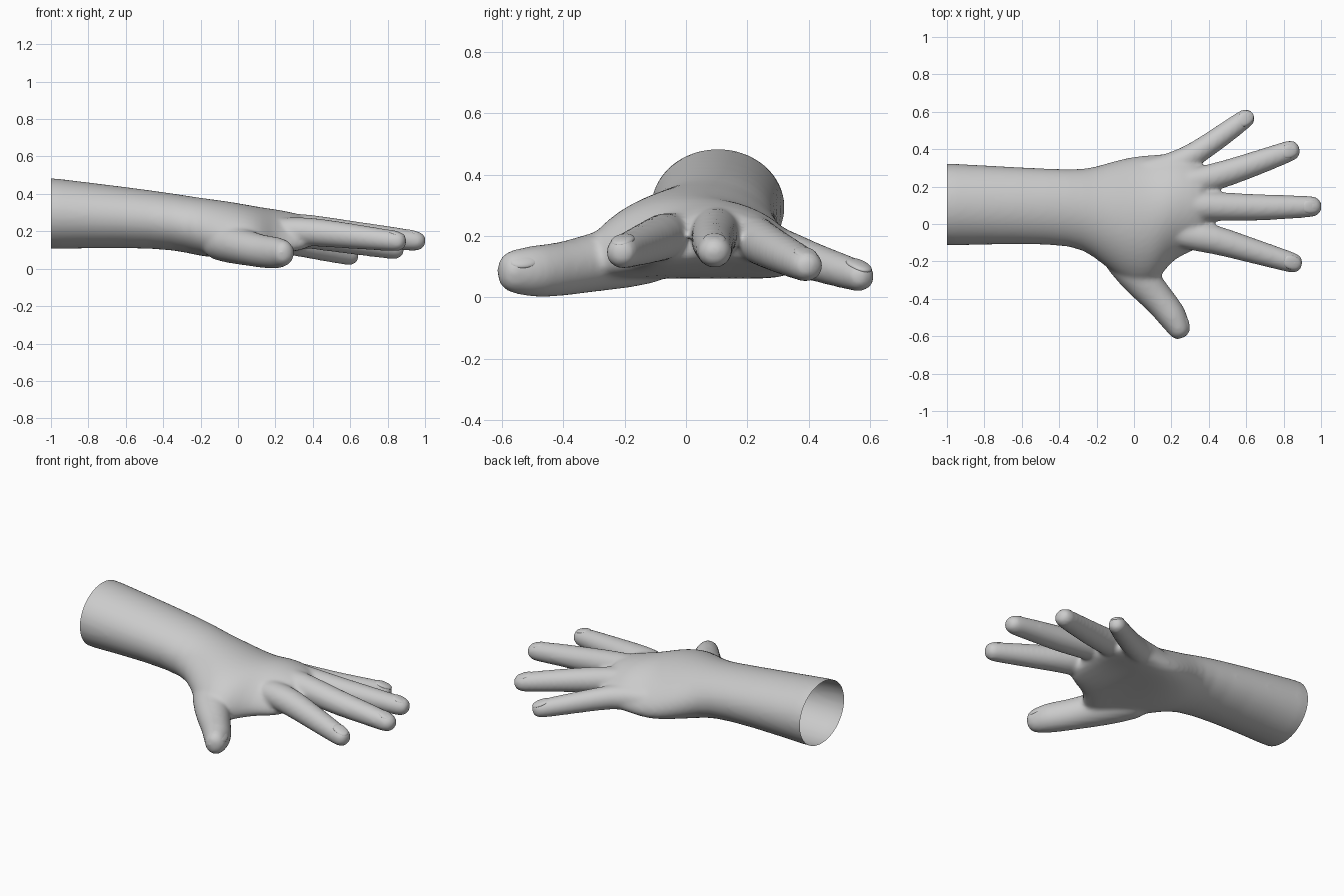
import bpy, bmesh, math
from mathutils import Vector, Matrix

if "Cube" in bpy.data.objects:
    bpy.data.objects.remove(bpy.data.objects["Cube"])

SIDES = 24
UP = Vector((0, 0, 1))
GROW = 0.007  # makes up for the shrinkage of the softening


def bridge(bm, rings):
    """Skin a list of rings and close both ends."""
    for a, b in zip(rings, rings[1:]):
        for i in range(SIDES):
            j = (i + 1) % SIDES
            bm.faces.new((a[i], a[j], b[j], b[i]))
    bm.faces.new(rings[0][::-1])
    bm.faces.new(rings[-1])


def frame(d):
    d = d.normalized()
    side = UP.cross(d).normalized()
    return d, side, d.cross(side)


def ring(bm, c, side, up, rw, rh, arch=0.0):
    """Elliptical ring; arch drops the edges and hollows the underside."""
    out = []
    for i in range(SIDES):
        a = 2 * math.pi * i / SIDES
        u, v = math.cos(a), math.sin(a)
        hollow = 0.5 * arch * v * v if v < 0 else 0
        out.append(bm.verts.new(c + side * rw * u + up * (rh * v - arch * u * u + hollow)))
    return out


def finger(bm, pts, grow):
    """Tapered tube through (x, y, z, half width, half height) with a blunt round tip."""
    p = [Vector(q[:3]) for q in pts]
    rings = []
    for i, q in enumerate(pts):
        d, s, u = frame(p[min(i + 1, len(p) - 1)] - p[max(i - 1, 0)])
        rings.append(ring(bm, p[i], s, u, q[3] + grow, q[4] + grow))
    rw, rh = pts[-1][3] + grow, pts[-1][4] + grow
    for a in (0.45, 0.85, 1.2, 1.42):
        k = math.cos(a) ** 0.7
        rings.append(ring(bm, p[-1] + d * rw * 1.08 * math.sin(a), s, u, rw * k, rh * k))
    bridge(bm, rings)


# Forearm and palm sections: x, y min, y max, z min, z max, arch
ARM = [
    (-1.15, -.115, .325, .105, .50, 0), (-1.0, -.11, .32, .11, .48, 0),
    (-.6, -.10, .297, .12, .432, 0), (-.32, -.108, .284, .106, .393, 0),
    (-.22, -.165, .295, .065, .376, .02), (-.1, -.265, .335, .04, .362, .05),
    (0, -.34, .358, .035, .347, .07), (.09, -.335, .365, .043, .33, .07),
    (.15, -.265, .37, .05, .32, .06), (.21, -.185, .375, .06, .312, .06), (.3, -.145, .36, .08, .295, .06),
    (.41, -.10, .30, .11, .262, .05),
]

FINGERS = {
    "index": [(.1, -.02, .21, .06, .05), (.3, -.06, .203, .08, .075), (.42, -.078, .195, .077, .074),
              (.6, -.133, .175, .066, .066), (.84, -.205, .148, .054, .054)],
    "middle": [(.1, .1, .25, .06, .05), (.3, .1, .222, .08, .075), (.45, .093, .205, .075, .074),
               (.65, .088, .18, .07, .067), (.8, .09, .167, .063, .06), (.94, .093, .15, .056, .053)],
    "ring": [(.08, .2, .23, .06, .05), (.28, .215, .198, .075, .075), (.42, .247, .175, .072, .071),
             (.6, .305, .145, .066, .064), (.825, .388, .105, .056, .053)],
    "little": [(-.2, .18, .17, .08, .08), (0, .24, .15, .10, .09), (.2, .3, .16, .07, .07),
               (.35, .388, .125, .06, .062), (.48, .48, .095, .057, .056), (.59, .56, .07, .05, .05)],
    "thumb": [(-.17, -.03, .15, .09, .085), (-.04, -.2, .135, .105, .1), (.06, -.325, .108, .09, .086),
              (.14, -.41, .09, .075, .081), (.208, -.495, .084, .074, .08), (.233, -.545, .084, .058, .068)],
}

# Rough volumes of palm, forearm and fingers in one mesh
bm = bmesh.new()
bridge(bm, [ring(bm, Vector((x, (y0 + y1) / 2, (z0 + z1) / 2)), Vector((0, 1, 0)), UP,
                 (y1 - y0) / 2 + GROW, (z1 - z0) / 2 + GROW, k) for x, y0, y1, z0, z1, k in ARM])
for name, pts in FINGERS.items():
    finger(bm, pts, GROW if name == "thumb" else GROW / 3)
bmesh.ops.recalc_face_normals(bm, faces=bm.faces)
mesh = bpy.data.meshes.new("hand")
bm.to_mesh(mesh)
bm.free()
hand = bpy.data.objects.new("hand", mesh)
bpy.context.collection.objects.link(hand)
bpy.context.view_layer.objects.active = hand
hand.select_set(True)

# Fuse and soften into one skin
m = hand.modifiers.new("round", 'SUBSURF')
m.levels = m.render_levels = 1
m = hand.modifiers.new("fuse", 'REMESH')
m.mode = 'VOXEL'
m.voxel_size = 0.011
m = hand.modifiers.new("soften", 'SMOOTH')
m.factor = 0.5
m.iterations = 12
for name in [m.name for m in hand.modifiers]:
    bpy.ops.object.modifier_apply(modifier=name)

# Open the forearm end
bm = bmesh.new()
bm.from_mesh(hand.data)
bmesh.ops.bisect_plane(bm, geom=bm.verts[:] + bm.edges[:] + bm.faces[:],
                       plane_co=(-1, 0, 0), plane_no=(-1, 0, 0), clear_outer=True)
bm.to_mesh(hand.data)
bm.free()
hand.data.polygons.foreach_set("use_smooth", [True] * len(hand.data.polygons))

# Nails, nearly flush with the fingertips
for name, pts in FINGERS.items():
    tip = Vector(pts[-1][:3])
    d, s, u = frame(tip - Vector(pts[-2][:3]))
    roll = Matrix.Rotation(-0.75 if name == "thumb" else 0, 3, d)
    s, u = roll @ s, roll @ u
    rot = Matrix((d, s, u)).transposed().to_4x4() @ Matrix.Rotation(0.2, 4, 'Y')
    bm = bmesh.new()
    bmesh.ops.create_cube(bm, size=2)
    bmesh.ops.scale(bm, vec=(.062, .044, .018), verts=bm.verts)
    bmesh.ops.transform(bm, matrix=Matrix.Translation(tip + u * (pts[-1][4] - .016)) @ rot,
                        verts=bm.verts)
    me = bpy.data.meshes.new(name + "_nail")
    for f in bm.faces:
        f.smooth = True
    bm.to_mesh(me)
    bm.free()
    nail = bpy.data.objects.new(name + "_nail", me)
    bpy.context.collection.objects.link(nail)
    sub = nail.modifiers.new("round", 'SUBSURF')
    sub.levels = sub.render_levels = 3
